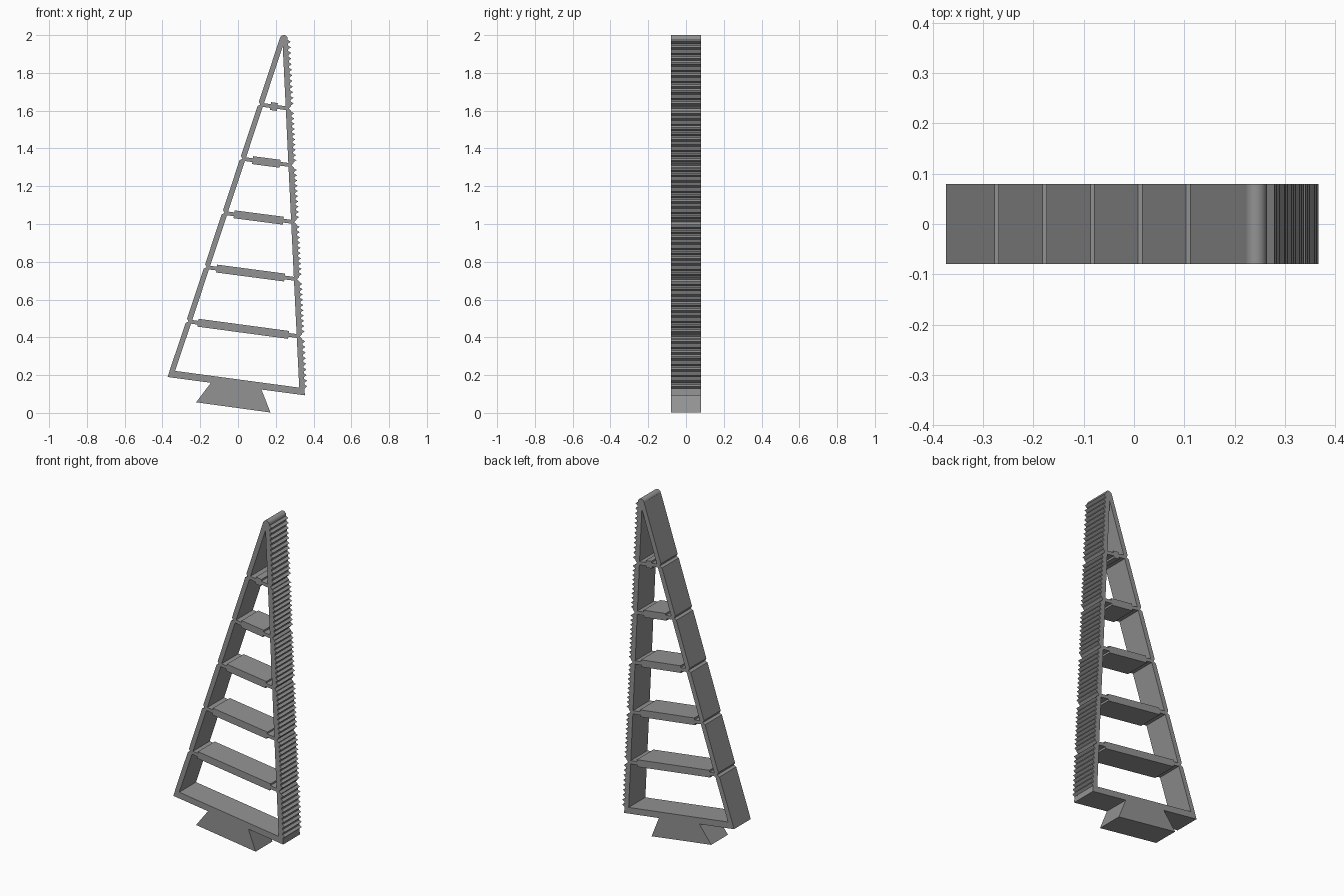
import bpy, bmesh, math
from mathutils import Vector

if "Cube" in bpy.data.objects:
    bpy.data.objects.remove(bpy.data.objects["Cube"])

HALF = 0.079      # half depth along y
WALL = 0.028      # side wall thickness
NOTCH = 0.012     # hinge notch size

grey = bpy.data.materials.new("grey plastic")
grey.diffuse_color = (0.29, 0.29, 0.29, 1)
grey.use_nodes = True
grey.node_tree.nodes["Principled BSDF"].inputs["Base Color"].default_value = grey.diffuse_color


def prism(name, pts):
    """Extrude an x-z outline through the full depth."""
    bm = bmesh.new()
    face = bm.faces.new([bm.verts.new((x, -HALF, z)) for x, z in pts])
    res = bmesh.ops.extrude_face_region(bm, geom=[face])
    moved = [v for v in res["geom"] if isinstance(v, bmesh.types.BMVert)]
    bmesh.ops.translate(bm, verts=moved, vec=(0, 2 * HALF, 0))
    bmesh.ops.recalc_face_normals(bm, faces=bm.faces)
    me = bpy.data.meshes.new(name)
    bm.to_mesh(me)
    bm.free()
    me.materials.append(grey)
    ob = bpy.data.objects.new(name, me)
    bpy.context.collection.objects.link(ob)
    return ob


def strip(name, a, b, side, first, last, teeth=0):
    """Wall piece on the outer line a-b; side = +1 puts the inside to the right."""
    a, b = Vector(a), Vector(b)
    d = (b - a).normalized()
    n = Vector((d.y, -d.x)) * side
    length = (b - a).length
    s0 = 0 if first else NOTCH
    s1 = length if last else length - NOTCH
    pts = [] if first else [(0, NOTCH)]
    pts.append((s0, 0))
    if teeth:
        pitch = (s1 - s0) / teeth
        for i in range(teeth):
            s = s0 + i * pitch
            pts += [(s + 0.15 * pitch, 0), (s + 0.5 * pitch, -0.015), (s + 0.85 * pitch, 0)]
    pts.append((s1, 0))
    if not last:
        pts.append((length, NOTCH))
    pts += [(length, WALL), (0, WALL)]
    prism(name, [tuple(a + d * s + n * t) for s, t in pts])


# Side walls, divided at the hinge notches
left = [(-0.363, 0.222), (-0.273, 0.488), (-0.178, 0.775), (-0.083, 1.062),
        (0.012, 1.349), (0.107, 1.636), (0.222, 1.985)]
right = [(0.3525, 0.125), (0.339, 0.405), (0.324, 0.708), (0.3095, 1.01),
         (0.295, 1.311), (0.281, 1.611), (0.263, 1.979)]
for i in range(6):
    strip(f"left_wall_{i + 1}", left[i], left[i + 1], 1, i == 0, i == 5)
    strip(f"right_wall_{i + 1}", right[i], right[i + 1], -1, i == 0, i == 5,
          teeth=(9, 10, 10, 10, 10, 12)[i])

# Rounded tip
tip = prism("tip", [(0.2425 + 0.021 * math.cos(k * math.pi / 12),
                     1.979 + 0.021 * math.sin(k * math.pi / 12)) for k in range(24)])
bpy.context.view_layer.objects.active = tip
tip.select_set(True)
bpy.ops.object.shade_smooth_by_angle()

# Cross ribs: thin hinge links with a thick middle bar
bars = [(-0.212, 0.268), (-0.113, 0.247), (-0.021, 0.24), (0.077, 0.223), (0.172, 0.208)]
for i, (x0, x1) in enumerate(bars):
    a = Vector(left[i + 1]) + Vector((0.012, -0.004))
    b = Vector(right[i + 1]) - Vector((0.012, 0))
    d = (b - a).normalized()
    n = Vector((-d.y, d.x))
    s0, s1 = (x0 - a.x) / d.x, (x1 - a.x) / d.x
    L = (b - a).length
    t, h = 0.01, 0.021
    outline = [(0, -t), (s0, -t), (s0, -h), (s1, -h), (s1, -t), (L, -t),
               (L, t), (s1, t), (s1, h), (s0, h), (s0, t), (0, t)]
    prism(f"rib_{i + 1}", [tuple(a + d * s + n * v) for s, v in outline])

# Base plate and dovetail foot
prism("base_plate", [(-0.373, 0.190), (0.354, 0.093), (0.352, 0.130), (-0.361, 0.226)])
prism("dovetail_foot", [(-0.222, 0.056), (0.172, 0.002), (0.124, 0.124), (-0.143, 0.160)])
